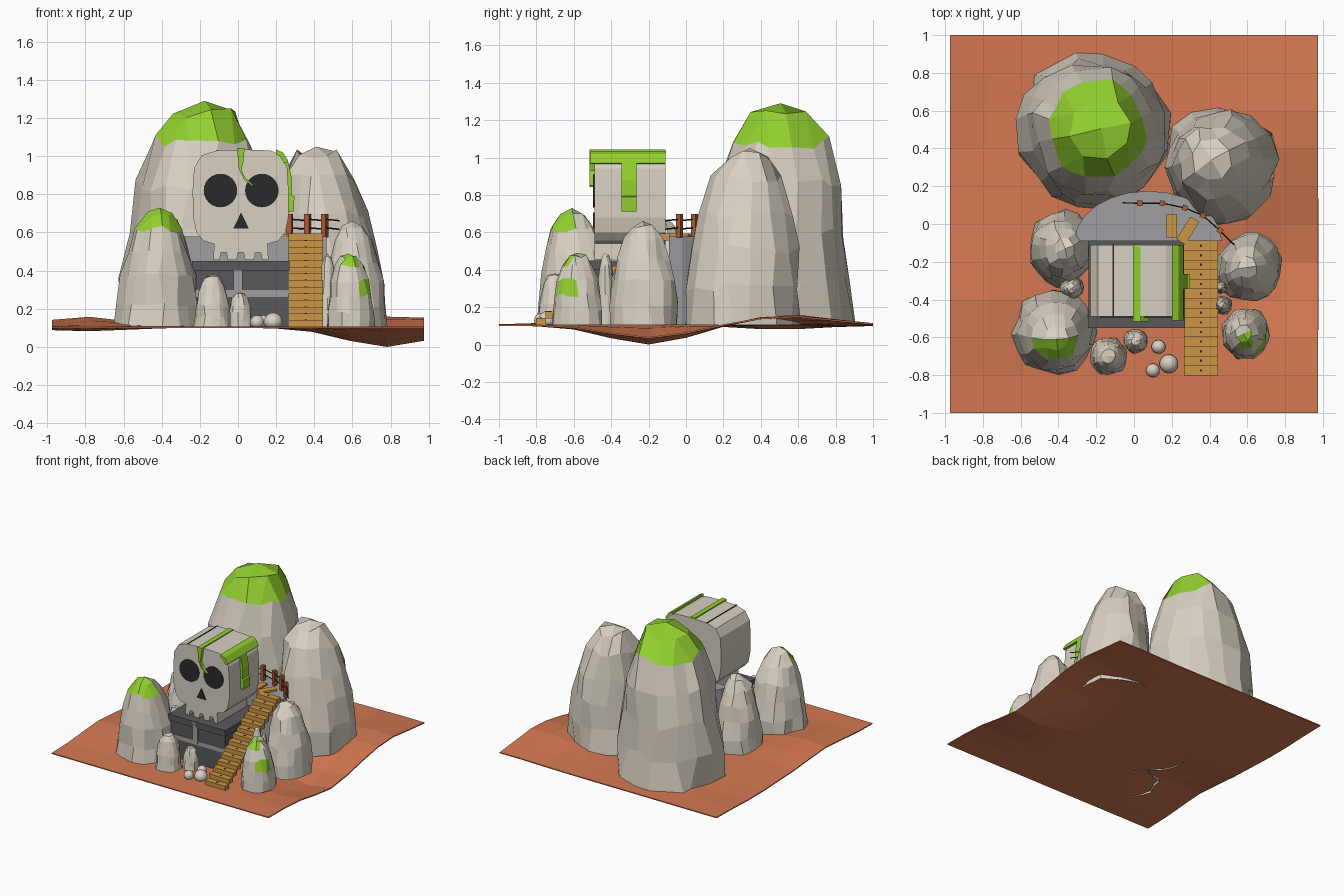
import bpy, bmesh, math, random
from mathutils import Vector, Matrix

if "Cube" in bpy.data.objects:
    bpy.data.objects.remove(bpy.data.objects["Cube"])


def material(name, rgb):
    lin = [((c / 255 + 0.055) / 1.055) ** 2.4 for c in rgb]
    m = bpy.data.materials.new(name)
    m.diffuse_color = (*lin, 1)
    m.use_nodes = True
    m.node_tree.nodes["Principled BSDF"].inputs["Base Color"].default_value = m.diffuse_color
    return m


STONE = material("pale stone", (216, 208, 194))
MOSS = material("moss green", (147, 208, 47))
EARTH = material("red earth", (213, 121, 82))
WOOD = material("tan planks", (204, 150, 70))
POST = material("brown posts", (176, 92, 52))
SLATE = material("dark slate", (88, 88, 92))
PAVING = material("grey paving", (160, 160, 164))
BLACK = material("black", (42, 42, 44))


def finish(name, bm, *mats):
    bmesh.ops.recalc_face_normals(bm, faces=bm.faces)
    me = bpy.data.meshes.new(name)
    bm.to_mesh(me)
    bm.free()
    for m in mats:
        me.materials.append(m)
    ob = bpy.data.objects.new(name, me)
    bpy.context.collection.objects.link(ob)
    return ob


def prism(name, pts, a, b, mat, axis="y"):
    """Extrude an outline from a to b: x,z outline along y, or x,y outline along z."""
    bm = bmesh.new()
    f = bm.faces.new([bm.verts.new((p, a, q) if axis == "y" else (p, q, a)) for p, q in pts])
    ext = bmesh.ops.extrude_face_region(bm, geom=[f])["geom"]
    move = (0, b - a, 0) if axis == "y" else (0, 0, b - a)
    bmesh.ops.translate(bm, vec=move, verts=[v for v in ext if isinstance(v, bmesh.types.BMVert)])
    return finish(name, bm, mat)


def boxes(name, mat, items):
    """items: (centre, size, z rotation in degrees)"""
    bm = bmesh.new()
    for c, s, r in items:
        m = Matrix.Translation(c) @ Matrix.Rotation(math.radians(r), 4, "Z") @ Matrix.Diagonal((*s, 1))
        bmesh.ops.create_cube(bm, size=1, matrix=m)
    return finish(name, bm, mat)


def rods(name, mat, pairs, r):
    bm = bmesh.new()
    for a, b in pairs:
        a, b = Vector(a), Vector(b)
        m = Matrix.Translation((a + b) / 2) @ (b - a).to_track_quat("Z", "Y").to_matrix().to_4x4()
        bmesh.ops.create_cone(bm, cap_ends=True, segments=6, radius1=r, radius2=r,
                              depth=(b - a).length, matrix=m)
    return finish(name, bm, mat)


# Rocks: a gridded cube bent into a jittered dome
ROWS = {-1: (1, 0), -0.5: (0.95, 0.2), 0: (0.87, 0.42), 0.5: (0.75, 0.63), 1: (0.56, 0.82)}


def rock(name, x, y, rx, ry, top, seed, turn=15, lean=(0, 0), moss=None, power=1.0):
    rng = random.Random(seed)
    base = 0.104
    bm = bmesh.new()
    bmesh.ops.create_cube(bm, size=2)
    bmesh.ops.subdivide_edges(bm, edges=bm.edges, cuts=3, use_grid_fill=True)
    bm.normal_update()
    bmesh.ops.delete(bm, geom=[f for f in bm.faces if f.normal.z < -0.9], context="FACES")
    bm.normal_update()
    caps = [f for f in bm.faces if f.normal.z > 0.9]
    rot = math.radians(turn)
    for v in bm.verts:
        a, b, c = v.co
        m = max(abs(a), abs(b))
        rad, h = ROWS[round(c * 2) / 2]
        if c > 0.9 and m < 0.9:
            rad, h = (0.3, 0.955) if m > 0.1 else (0, 1)
        ang = math.atan2(b, a) + rot + rng.uniform(-0.08, 0.08)
        rad = rad ** power * rng.uniform(0.91, 1.06)
        if 0 < h < 1:
            h += rng.uniform(-0.03, 0.03)
        v.co = (x + rx * rad * math.cos(ang) + lean[0] * h * h,
                y + ry * rad * math.sin(ang) + lean[1] * h * h, base + (top - base) * h)
    bm.normal_update()
    if moss:
        for f in bm.faces:
            if moss(f, f in caps):
                f.material_index = 1
    return finish(name, bm, STONE, MOSS)


rock("big_back_rock", -0.22, 0.49, 0.41, 0.41, 1.29, 3, 15, (0.045, 0.015), lambda f, cap: cap, 0.75)
rock("right_back_rock", 0.46, 0.31, 0.31, 0.32, 1.05, 5, 30, (-0.05, 0.03), None, 0.85)
rock("left_front_rock", -0.42, -0.57, 0.22, 0.225, 0.73, 8, 5, (0.01, -0.04),
     lambda f, cap: cap and f.calc_center_median().y < -0.61)
rock("left_rock", -0.385, -0.13, 0.18, 0.2, 0.68, 11, 20, (0.02, 0))
rock("right_rock", 0.615, -0.23, 0.175, 0.195, 0.66, 13, 10, (-0.015, 0))


def patchy(f, cap):
    c = f.calc_center_median()
    side = c.x > 0.64 and c.y < -0.56 and 0.26 < c.z < 0.34
    return side or (cap and 0.56 < c.x < 0.62 and c.y < -0.58)


rock("right_front_rock", 0.59, -0.58, 0.13, 0.14, 0.49, 17, 25, (-0.01, 0), patchy, 0.9)
for i, (x, y, r, t) in enumerate([(-0.135, -0.7, 0.1, 0.38), (0.01, -0.62, 0.065, 0.285),
                                  (-0.33, -0.34, 0.065, 0.42), (0.47, -0.43, 0.05, 0.49),
                                  (0.465, -0.335, 0.035, 0.4)]):
    rock(f"small_rock_{i + 1}", x, y, r, r, t, 20 + i, 20 * i, power=0.8)

# Round pebbles, flattened where they meet the ground
for i, (x, y, r) in enumerate([(0.13, -0.65, 0.037), (0.1, -0.775, 0.037), (0.185, -0.74, 0.05)]):
    bm = bmesh.new()
    bmesh.ops.create_uvsphere(bm, u_segments=14, v_segments=8, radius=r,
                              matrix=Matrix.Translation((x, y, 0.13)))
    for v in bm.verts:
        v.co.z = max(v.co.z, 0.104)
    for f in bm.faces:
        f.smooth = True
    finish(f"pebble_{i + 1}", bm, STONE)

# Uneven ground sheet
bm = bmesh.new()
bmesh.ops.create_grid(bm, x_segments=10, y_segments=10, size=1)
for v in bm.verts:
    v.co.x *= 0.975
    z = 0.108
    for cx, cy, h, s in [(0.78, -0.2, -0.1, 0.22), (0.85, 0.55, 0.055, 0.22),
                         (-0.8, -0.4, 0.05, 0.2), (-0.8, 0.5, -0.02, 0.2)]:
        z += h * math.exp(-((v.co.x - cx) ** 2 + (v.co.y - cy) ** 2) / (2 * s * s))
    v.co.z = z
ground = finish("ground", bm, EARTH)
mod = ground.modifiers.new("thickness", "SOLIDIFY")
mod.thickness = 0.008

# Slate base with paved trim, and half-round terrace behind it
boxes("base_block", SLATE, [((0.015, -0.31, 0.262), (0.49, 0.46, 0.315), 0),
                            ((0.015, -0.315, 0.425), (0.51, 0.47, 0.05), 0)])
boxes("base_trim", PAVING, [((0.0, -0.54, 0.36), (0.045, 0.02, 0.17), 0),
                            ((0.015, -0.54, 0.28), (0.5, 0.012, 0.035), 0)])
arc = [math.pi * i / 12 for i in range(13)]
prism("terrace", [(0.075 + 0.39 * math.cos(a), -0.09 + 0.265 * math.sin(a)) for a in arc],
      0.104, 0.578, PAVING, "z")

# Skull outline with toothed jaw, extruded front to back
teeth = []
for x in (0.105, 0.015, -0.075):
    teeth += [(x + 0.022, 0.455), (x + 0.014, 0.495), (x - 0.014, 0.495), (x - 0.022, 0.455)]
skull = [(-0.11, 1.03), (0.03, 1.035), (0.17, 1.03), (0.225, 1.005), (0.258, 0.94), (0.265, 0.82),
         (0.265, 0.68), (0.248, 0.6), (0.21, 0.555), (0.155, 0.54), (0.16, 0.455)] + teeth + [
         (-0.13, 0.455), (-0.125, 0.54), (-0.18, 0.555), (-0.218, 0.6), (-0.235, 0.68),
         (-0.238, 0.82), (-0.23, 0.94), (-0.19, 1.005)]
prism("skull", skull, -0.49, -0.11, STONE)
for side, cx in (("left", -0.092), ("right", 0.125)):
    ring = [2 * math.pi * i / 24 for i in range(24)]
    prism(side + "_eye", [(cx + 0.088 * math.cos(a), 0.82 + 0.088 * math.sin(a)) for a in ring],
          -0.496, -0.489, BLACK)
prism("nose", [(-0.025, 0.62), (0.057, 0.62), (0.016, 0.705)], -0.496, -0.489, BLACK)
boxes("skull_crack", BLACK, [((-0.11, -0.3, 1.03), (0.008, 0.385, 0.006), 0)])

# Moss strips over the skull
boxes("moss_top_strip", MOSS, [((0.015, -0.312, 1.033), (0.04, 0.405, 0.018), 0)])
prism("moss_front_drip", [(-0.005, 1.042), (0.035, 1.042), (0.028, 0.97), (0.018, 0.93), (0.035, 0.89),
                          (0.08, 0.85), (0.076, 0.842), (0.03, 0.88), (0.005, 0.93)], -0.515, -0.489, MOSS)
prism("moss_side_strip", [(0.2, 1.01), (0.2, 1.035), (0.235, 1.02), (0.262, 0.978), (0.262, 0.968),
                          (0.24, 0.965), (0.22, 1.0)], -0.51, -0.11, MOSS)
prism("moss_side_drip", [(0.24, 0.985), (0.262, 0.975), (0.283, 0.88), (0.283, 0.795), (0.296, 0.79),
                         (0.292, 0.71), (0.26, 0.71)], -0.345, -0.265, MOSS)

# Wooden stairs and loose planks
N = 14
steps, bolts = [], []
for i in range(N):
    y, z = -0.775 + i * 0.0508, 0.13 + i * 0.0348
    steps.append(((0.355, y, z - 0.007), (0.18, 0.054, 0.036), 0))
    bolts.append(((0.355, y, z + 0.011), (0.012, 0.012, 0.005), 0))
boxes("stairs", WOOD, steps)
boxes("stair_bolts", BLACK, bolts)
boxes("loose_planks", WOOD, [((0.2, -0.01, 0.585), (0.055, 0.125, 0.016), 0),
                             ((0.285, -0.035, 0.585), (0.055, 0.14, 0.016), -32)])

# Terrace railing
posts = [(0.03, 0.11), (0.15, 0.11), (0.27, 0.085), (0.365, 0.045), (0.455, -0.035)]
boxes("railing_posts", POST, [((x, y, 0.635), (0.028, 0.028, 0.125), -8 * i)
                              for i, (x, y) in enumerate(posts)])
line = [(-0.06, 0.112)] + posts + [(0.53, -0.11)]
rods("railing_ropes", BLACK, [((*a, z), (*b, z - 0.008)) for z in (0.625, 0.67)
                              for a, b in zip(line, line[1:])], 0.004)
